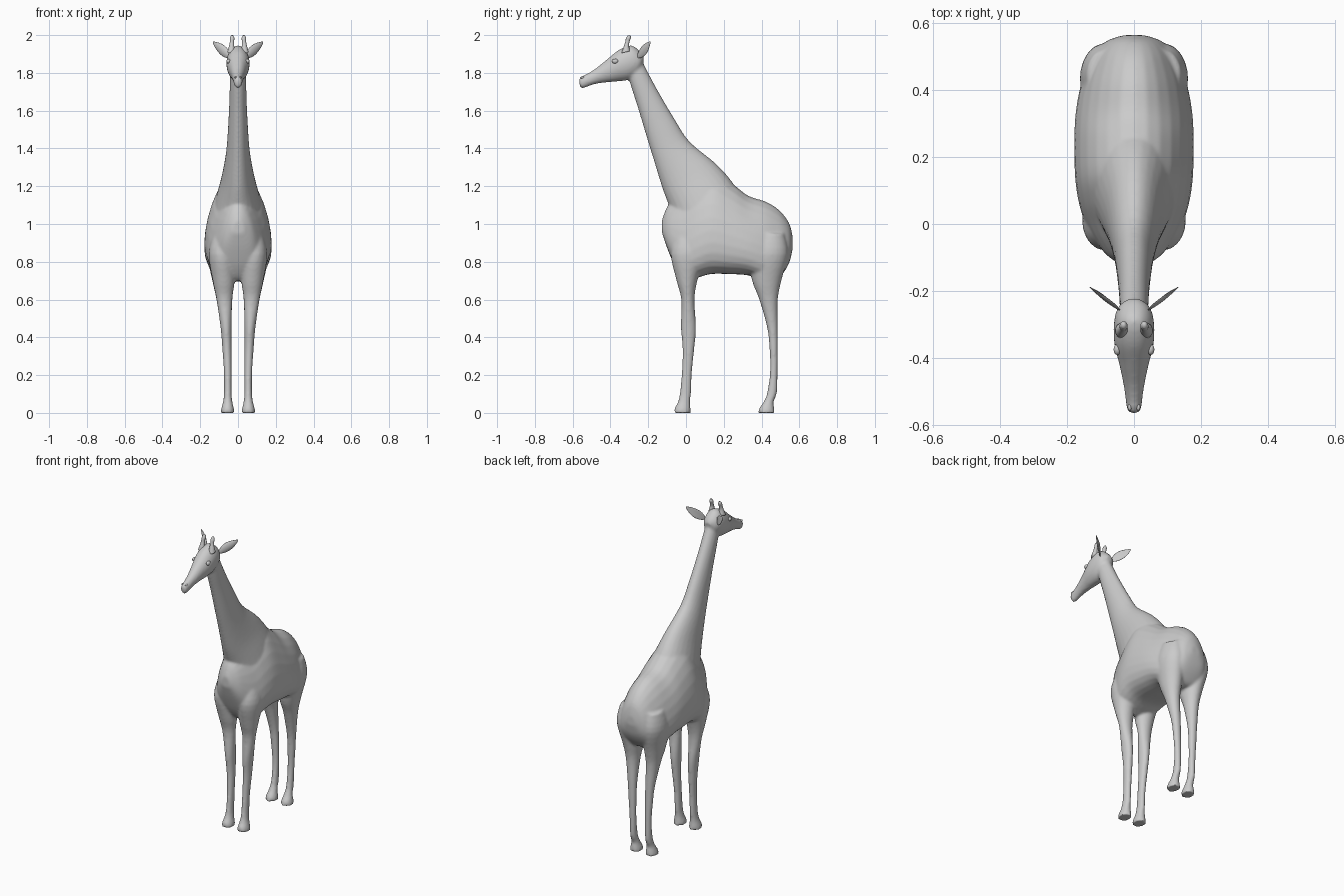
import bpy, bmesh, math
from mathutils import Matrix, Vector


def catmull(rows, steps):
    """Smoothly interpolate a list of section tuples."""
    out = []
    for i in range(len(rows) - 1):
        p = [rows[max(0, min(len(rows) - 1, i + j))] for j in (-1, 0, 1, 2)]
        for s in range(steps):
            t = s / steps
            out.append([0.5 * (2 * b + (c - a) * t + (2 * a - 5 * b + 4 * c - d) * t * t
                               + (3 * b - a - 3 * c + d) * t ** 3)
                        for a, b, c, d in zip(*p)])
    return out + [list(rows[-1])]


def loft(bm, rows, egg=0.0, n=28, steps=4, side=1):
    """Rows: x centre, y and z of one rim point, y and z of the opposite one, half width."""
    rings = []
    for xc, y1, z1, y2, z2, w in catmull(rows, steps):
        ring = []
        for i in range(n):
            a = 2 * math.pi * i / n
            u = math.cos(a) - egg * math.sin(a) ** 2
            ring.append(bm.verts.new((side * (xc + w * math.sin(a)),
                                      (y1 + y2) / 2 + u * (y1 - y2) / 2,
                                      (z1 + z2) / 2 + u * (z1 - z2) / 2)))
        rings.append(ring)
    for r, q in zip(rings, rings[1:]):
        for i in range(n):
            bm.faces.new((r[i], r[(i + 1) % n], q[(i + 1) % n], q[i]))
    bm.faces.new(rings[0])
    bm.faces.new(rings[-1])


def finish(bm, name, mirror=False):
    bmesh.ops.recalc_face_normals(bm, faces=bm.faces)
    for f in bm.faces:
        f.smooth = True
    me = bpy.data.meshes.new(name)
    bm.to_mesh(me)
    bm.free()
    ob = bpy.data.objects.new(name, me)
    bpy.context.collection.objects.link(ob)
    if mirror:
        ob.modifiers.new("mirror", 'MIRROR')
    return ob


def leg_rows(spec):
    """Spec: height, front y, back y, inner x, outer x."""
    return [((xi + xo) / 2, yb, z, yf, z, (xo - xi) / 2) for z, yf, yb, xi, xo in spec]


# Torso, rump to chest
torso = [(0, .565, .93, .565, .87, .03), (0, .55, .995, .548, .80, .08),
         (0, .52, 1.045, .515, .74, .115), (0, .48, 1.085, .475, .70, .138),
         (0, .42, 1.12, .41, .70, .16), (0, .33, 1.15, .33, .728, .175),
         (0, .25, 1.21, .23, .735, .179), (0, .15, 1.27, .13, .735, .176),
         (0, .07, 1.24, .06, .715, .165), (0, 0, 1.18, 0, .70, .145),
         (0, -.055, 1.14, -.05, .76, .115), (0, -.10, 1.09, -.095, .86, .078),
         (0, -.128, 1.02, -.126, .95, .03)]

# Neck, withers to skull
neck = [(0, .30, 1.12, -.06, 1.00, .135), (0, .25, 1.215, -.088, 1.09, .112),
        (0, .16, 1.318, -.125, 1.19, .085), (0, .02, 1.435, -.165, 1.32, .063),
        (0, -.06, 1.555, -.205, 1.45, .053), (0, -.14, 1.69, -.25, 1.60, .046),
        (0, -.20, 1.80, -.285, 1.71, .043), (0, -.24, 1.88, -.31, 1.79, .04)]

# Head, nape to muzzle
head = [(0, -.222, 1.885, -.228, 1.845, .018), (0, -.245, 1.915, -.25, 1.80, .047),
        (0, -.29, 1.945, -.30, 1.765, .06), (0, -.355, 1.922, -.36, 1.755, .059),
        (0, -.42, 1.87, -.42, 1.75, .044), (0, -.48, 1.822, -.475, 1.742, .032),
        (0, -.53, 1.792, -.52, 1.728, .025), (0, -.555, 1.782, -.548, 1.718, .022),
        (0, -.568, 1.765, -.562, 1.728, .012)]

front_leg = leg_rows([(0, -.063, .025, .018, .092), (.025, -.06, .024, .022, .088),
                      (.06, -.042, .022, .03, .079), (.11, -.032, .027, .034, .074),
                      (.22, -.022, .032, .034, .075), (.34, -.018, .044, .034, .083),
                      (.45, -.027, .053, .034, .092), (.60, -.025, .045, .03, .114),
                      (.70, -.05, .06, .018, .134), (.84, -.08, .10, .015, .155),
                      (.95, -.05, .08, .03, .13)])
hind_leg = leg_rows([(0, .383, .47, .018, .092), (.025, .388, .467, .022, .088),
                     (.06, .412, .464, .03, .079), (.11, .43, .482, .034, .074),
                     (.22, .445, .485, .034, .075), (.34, .442, .486, .034, .083),
                     (.45, .43, .486, .034, .092), (.60, .388, .486, .03, .114),
                     (.70, .35, .505, .018, .136), (.84, .33, .54, .015, .162),
                     (.95, .36, .52, .03, .14)])

# Body: all the flesh fused into one skin
bm = bmesh.new()
loft(bm, torso, egg=0.38)
loft(bm, neck)
loft(bm, head)
for side in (1, -1):
    loft(bm, front_leg, side=side)
    loft(bm, hind_leg, side=side)
body = finish(bm, "body")
rm = body.modifiers.new("fuse", 'REMESH')
rm.mode = 'VOXEL'
rm.voxel_size = 0.008
rm.use_smooth_shade = True
sm = body.modifiers.new("relax", 'SMOOTH')
sm.factor = 0.5
sm.iterations = 5

# Horns with rounded knobs
bm = bmesh.new()
loft(bm, [(.036, -.296, 1.915, -.342, 1.905, .021), (.034, -.302, 1.945, -.33, 1.938, .014),
          (.032, -.298, 1.968, -.322, 1.962, .011), (.031, -.291, 1.988, -.318, 1.982, .012),
          (.031, -.296, 2.0, -.311, 1.996, .006)], n=16)
finish(bm, "horns", mirror=True)

# Ears: pointed leaves, upright and thin
bm = bmesh.new()
bmesh.ops.create_uvsphere(bm, u_segments=20, v_segments=14, radius=1)
for v in bm.verts:
    t = v.co.z
    taper = 0.55 + 0.45 * math.cos(1.3 * t) - 0.18 * t
    v.co.x *= taper
    v.co.y = v.co.y * taper + 0.8 * v.co.x ** 2
base, tip = Vector((.042, -.258, 1.882)), Vector((.133, -.188, 1.964))
axis = (tip - base).normalized()
thin = Vector((-axis.y, axis.x, 0)).normalized()
wide = thin.cross(axis)
m = Matrix((wide * .027, thin * .006, axis * (tip - base).length / 2)).transposed().to_4x4()
bm.transform(Matrix.Translation((base + tip) / 2) @ m)
finish(bm, "ears", mirror=True)

# Eyes and nostrils
for name, loc, size in (("eyes", (.05, -.375, 1.862), (.011, .017, .013)),
                        ("nostrils", (.013, -.548, 1.776), (.006, .01, .006))):
    bm = bmesh.new()
    bmesh.ops.create_uvsphere(bm, u_segments=16, v_segments=10, radius=1)
    bm.transform(Matrix.Translation(loc) @ Matrix.Diagonal((*size, 1)))
    finish(bm, name, mirror=True)
